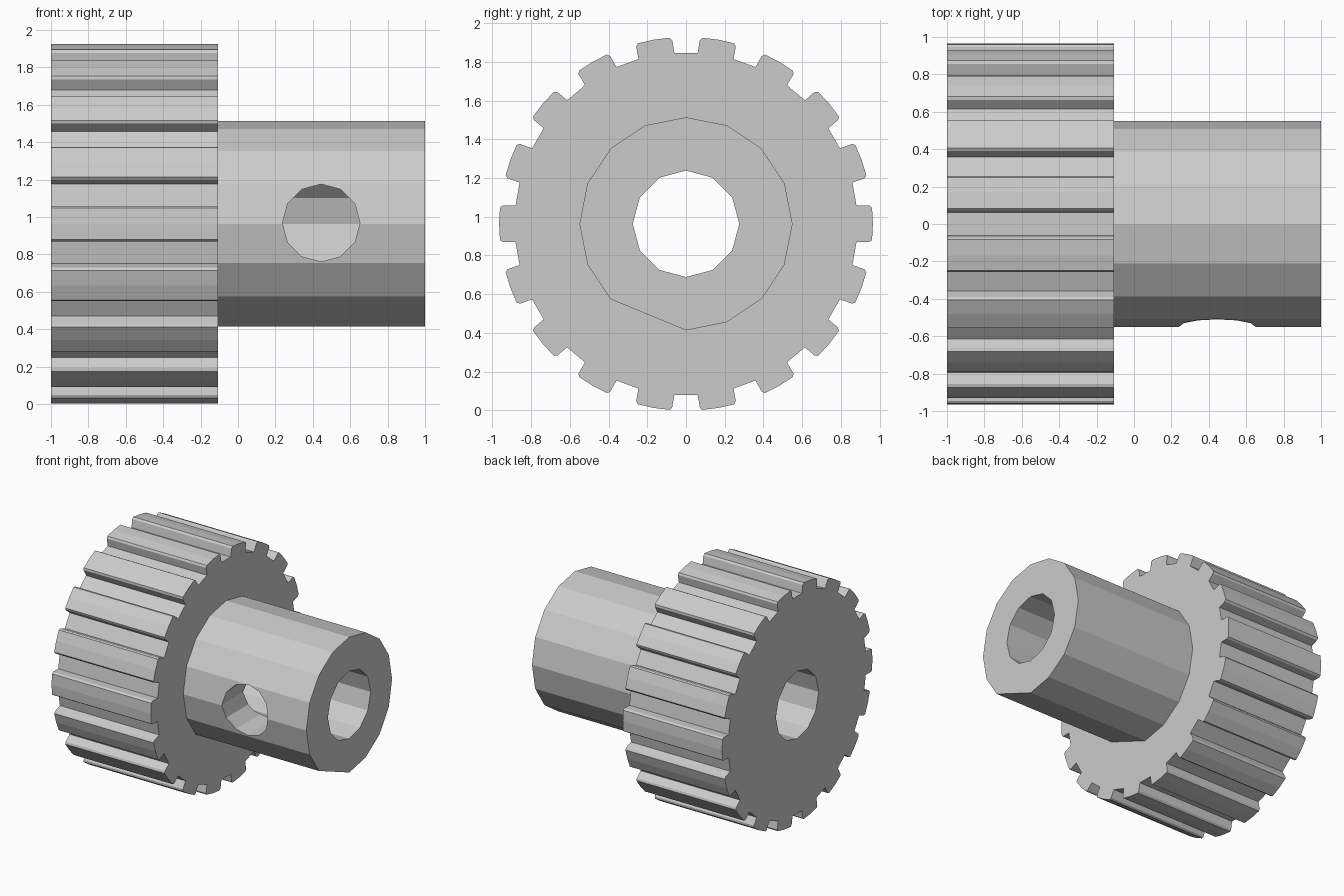
import bpy, bmesh
from math import sin, cos, radians, pi
from mathutils import Matrix

if "Cube" in bpy.data.objects:
    bpy.data.objects.remove(bpy.data.objects["Cube"])

CZ = 0.9635       # height of the shaft axis
TEETH = 18


def ring(r, n, skip=()):
    return [(r * cos(2 * pi * i / n), r * sin(2 * pi * i / n))
            for i in range(n) if i not in skip]


def prism(name, profile, start, end, matrix=None):
    """Extrude a (y, z) profile along x from start to end."""
    bm = bmesh.new()
    face = bm.faces.new([bm.verts.new((start, y, z)) for y, z in profile])
    out = bmesh.ops.extrude_face_region(bm, geom=[face])
    moved = [g for g in out["geom"] if isinstance(g, bmesh.types.BMVert)]
    bmesh.ops.translate(bm, verts=moved, vec=(end - start, 0, 0))
    bmesh.ops.recalc_face_normals(bm, faces=bm.faces[:])
    bm.transform(matrix or Matrix.Translation((0, 0, CZ)))
    mesh = bpy.data.meshes.new(name)
    bm.to_mesh(mesh)
    bm.free()
    obj = bpy.data.objects.new(name, mesh)
    bpy.context.collection.objects.link(obj)
    return obj


def combine(target, tool, operation):
    mod = target.modifiers.new(tool.name, 'BOOLEAN')
    mod.operation, mod.solver, mod.object = operation, 'EXACT', tool
    bpy.context.view_layer.objects.active = target
    bpy.ops.object.modifier_apply(modifier=mod.name)
    bpy.data.objects.remove(tool)


# Toothed rim: one tooth as (radius, angle), repeated around the axis
tooth = [(0.885, -6.1), (0.95, -5.7), (0.964, -5.0), (0.965, 0),
         (0.964, 5.0), (0.95, 5.7), (0.885, 6.1)]
rim = [(r * cos(radians(a + 360 * i / TEETH)), r * sin(radians(a + 360 * i / TEETH)))
       for i in range(TEETH) for r, a in tooth]
gear = prism("gear_with_hub", rim, -1, -0.107)

# Hub: coarse faceted collar with one wide lower facet
hub = prism("hub", ring(0.55, 16, skip=(11,)), -0.5, 1)
combine(gear, hub, 'UNION')

# Shaft bore right through
bore = prism("bore_cutter", ring(0.275, 12), -1.2, 1.2)
combine(gear, bore, 'DIFFERENCE')

# Set-screw hole in the front of the hub, reaching the bore
turn = Matrix.Translation((0.445, 0, CZ + 0.005)) @ Matrix.Rotation(-pi / 2, 4, 'Z')
screw_hole = prism("screw_hole_cutter", ring(0.207, 12), 0, 0.8, turn)
combine(gear, screw_hole, 'DIFFERENCE')
